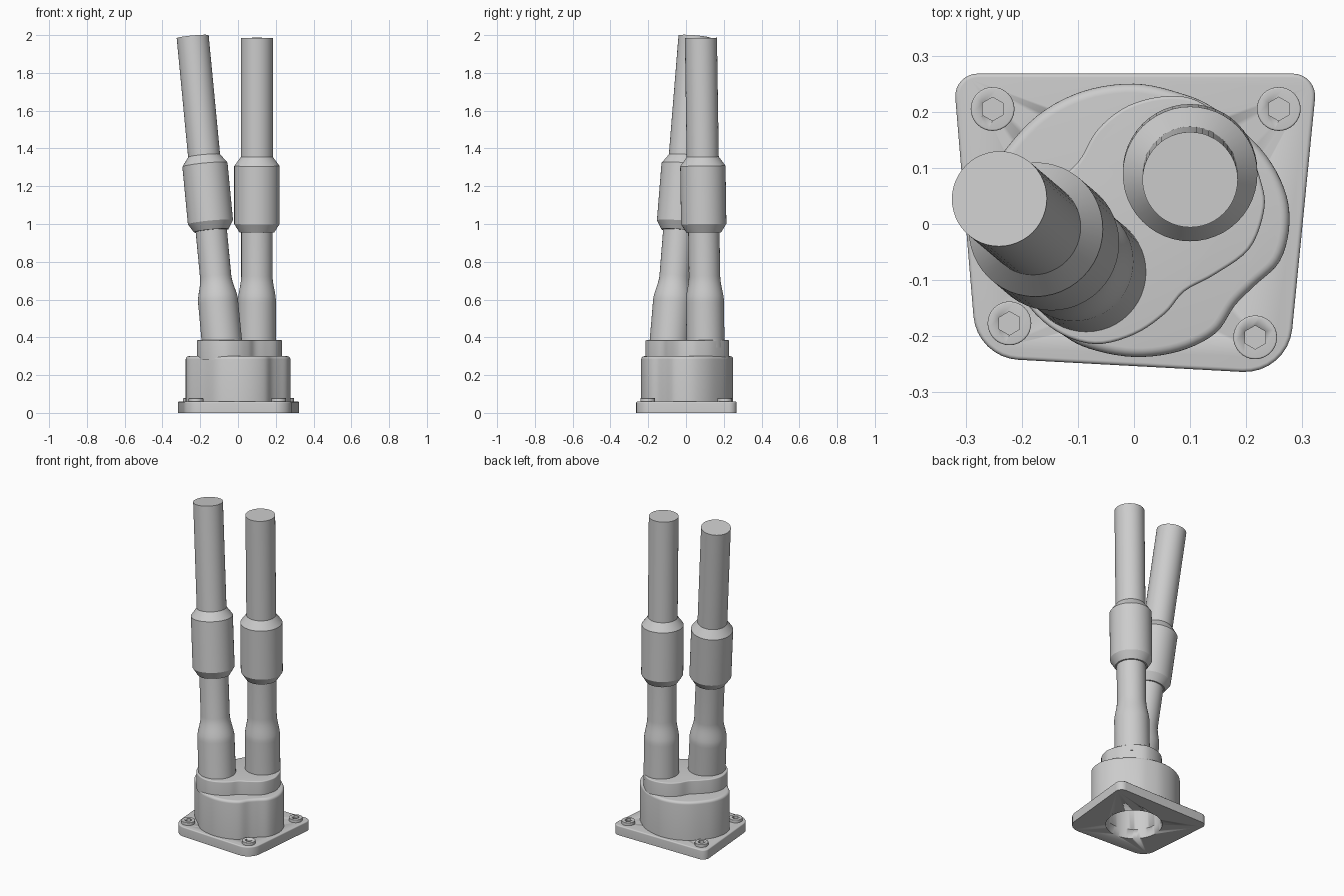
import bpy, bmesh, math
from mathutils import Vector

cube = bpy.data.objects.get("Cube")
if cube:
    bpy.data.objects.remove(cube, do_unlink=True)

grey = bpy.data.materials.new("light_grey")
grey.use_nodes = True
grey.diffuse_color = (0.604, 0.604, 0.604, 1)
grey.node_tree.nodes["Principled BSDF"].inputs["Base Color"].default_value = (0.604, 0.604, 0.604, 1)


def loft(name, rings, angle):
    """Skin a stack of equal rings, cap both ends and smooth below the angle."""
    bm = bmesh.new()
    loops = [[bm.verts.new(p) for p in ring] for ring in rings]
    n = len(loops[0])
    for a, b in zip(loops, loops[1:]):
        for i in range(n):
            j = (i + 1) % n
            bm.faces.new((a[i], a[j], b[j], b[i]))
    bm.faces.new(loops[0][::-1])
    bm.faces.new(loops[-1])
    me = bpy.data.meshes.new(name)
    bm.to_mesh(me)
    bm.free()
    me.materials.append(grey)
    ob = bpy.data.objects.new(name, me)
    bpy.context.collection.objects.link(ob)
    bpy.ops.object.select_all(action='DESELECT')
    ob.select_set(True)
    bpy.context.view_layer.objects.active = ob
    bpy.ops.object.shade_smooth_by_angle(angle=math.radians(angle))
    return ob


def inset(outline, d):
    """Move a counter-clockwise outline inwards."""
    out, n = [], len(outline)
    for i in range(n):
        t = (Vector(outline[(i + 1) % n]) - Vector(outline[i - 1])).normalized()
        out.append((outline[i][0] - t.y * d, outline[i][1] + t.x * d))
    return out


def prism(name, outline, z0, z1, rim=0.0, steps=5):
    """Upright block on an outline, with a rounded top rim."""
    levels = [(0, z0), (0, z1 - rim)]
    if rim:
        for k in range(1, steps + 1):
            a = math.pi / 2 * k / steps
            levels.append((rim * (1 - math.cos(a)), z1 - rim + rim * math.sin(a)))
    return loft(name, [[(x, y, z) for x, y in inset(outline, d)] for d, z in levels], 35)


def circle(cx, cy, r, n, start=0.0):
    return [(cx + r * math.cos(start + math.tau * i / n),
             cy + r * math.sin(start + math.tau * i / n)) for i in range(n)]


def spline(points, steps=5):
    """Closed smooth curve through the points."""
    p = [Vector(q) for q in points]
    n, out = len(p), []
    for i in range(n):
        a, b, c, d = p[i - 1], p[i], p[(i + 1) % n], p[(i + 2) % n]
        for k in range(steps):
            t = k / steps
            q = 0.5 * (2 * b + (c - a) * t + (2 * a - 5 * b + 4 * c - d) * t ** 2
                       + (3 * b - a - 3 * c + d) * t ** 3)
            out.append((q.x, q.y))
    return out


def rounded(corners, steps=8):
    """Counter-clockwise polygon with an arc at each (x, y, radius) corner."""
    out, n = [], len(corners)
    for i in range(n):
        p = Vector(corners[i][:2])
        u = (Vector(corners[i - 1][:2]) - p).normalized()
        v = (Vector(corners[(i + 1) % n][:2]) - p).normalized()
        half, r = math.acos(u.dot(v)) / 2, corners[i][2]
        c = p + (u + v).normalized() * (r / math.sin(half))
        first = math.atan2(u.x, -u.y)      # outward normal of the incoming edge
        for k in range(steps + 1):
            a = first + (math.pi - 2 * half) * k / steps
            out.append((c.x + r * math.cos(a), c.y + r * math.sin(a)))
    return out


def cut(ob, cutter):
    m = ob.modifiers.new("cut", 'BOOLEAN')
    m.operation, m.object, m.solver = 'DIFFERENCE', cutter, 'EXACT'
    cutter.hide_render = True
    cutter.hide_set(True)


def tube(name, base, top, profile):
    """Lathe a (distance, radius) profile about the line from base to top."""
    base, axis = Vector(base), Vector(top) - Vector(base)
    rot = Vector((0, 0, 1)).rotation_difference(axis.normalized())
    loft(name, [[base + rot @ Vector((x, y, s)) for x, y in circle(0, 0, r, 48)]
                for s, r in profile], 20)


# Flange plate
plate = prism("flange_plate", rounded([
    (0.327, 0.268, 0.04), (-0.322, 0.268, 0.04),
    (-0.28, -0.238, 0.085), (0.274, -0.268, 0.085)]), 0, 0.06, 0.007)

# Main housing and the stepped neck that carries both tubes
housing = prism("housing", spline([
    (0, .25), (-.09, .237), (-.17, .195), (-.235, .125), (-.267, .065), (-.277, 0),
    (-.262, -.06), (-.215, -.112), (-.175, -.15), (-.13, -.195), (-.08, -.222),
    (0, -.237), (.08, -.227), (.145, -.195), (.18, -.145), (.215, -.11),
    (.26, -.066), (.277, 0), (.267, .065), (.225, .135), (.145, .205), (.08, .234)]),
    0.058, 0.30, 0.016)
prism("neck", spline([
    (.063, .228), (-.01, .211), (-.065, .168), (-.1, .11), (-.155, .06), (-.2, .005),
    (-.217, -.06), (-.195, -.135), (-.14, -.19), (-.07, -.214), (0, -.197),
    (.055, -.16), (.09, -.12), (.144, -.09), (.205, -.045), (.231, .02),
    (.228, .07), (.197, .143), (.125, .213)]), 0.28, 0.385, 0.006)

# Round bore opening through the underside
bore = prism("bore_cutter", circle(0, 0, 0.16, 64), -0.1, 0.27)
for part in (plate, housing):
    cut(part, bore)

# Four bolts with hexagonal sockets
for name, x, y in (("back_right", -.252, .205), ("back_left", .258, .205),
                   ("front_right", -.222, -.177), ("front_left", .216, -.202)):
    bolt = prism("bolt_" + name, circle(x, y, 0.039, 32), 0.05, 0.078, 0.003)
    cut(bolt, prism("socket_cutter_" + name, circle(x, y, 0.021, 6, math.pi / 2), 0.062, 0.1))


# Two tubes, each with a flared foot and a chamfered collar
def tube_profile(foot, shift, length):
    rows = [(-0.04, foot), (0.2, foot - 0.001)]
    for k in range(1, 9):
        t = k / 8
        rows.append((0.2 + 0.14 * t, foot + (0.083 - foot) * t * t * (3 - 2 * t)))
    c = 0.57 + shift
    return rows + [(c, 0.083), (c, 0.092), (c + 0.045, 0.12), (c + 0.352, 0.12),
                   (c + 0.4, 0.085), (length, 0.085)]


tube("upright_tube", (0.1, 0.103, 0.385), (0.1, 0.079, 1.985), tube_profile(0.101, 0, 1.6))
tube("leaning_tube", (-0.086, -0.085, 0.385), (-0.24, 0.045, 1.992), tube_profile(0.107, 0.014, 1.619))
